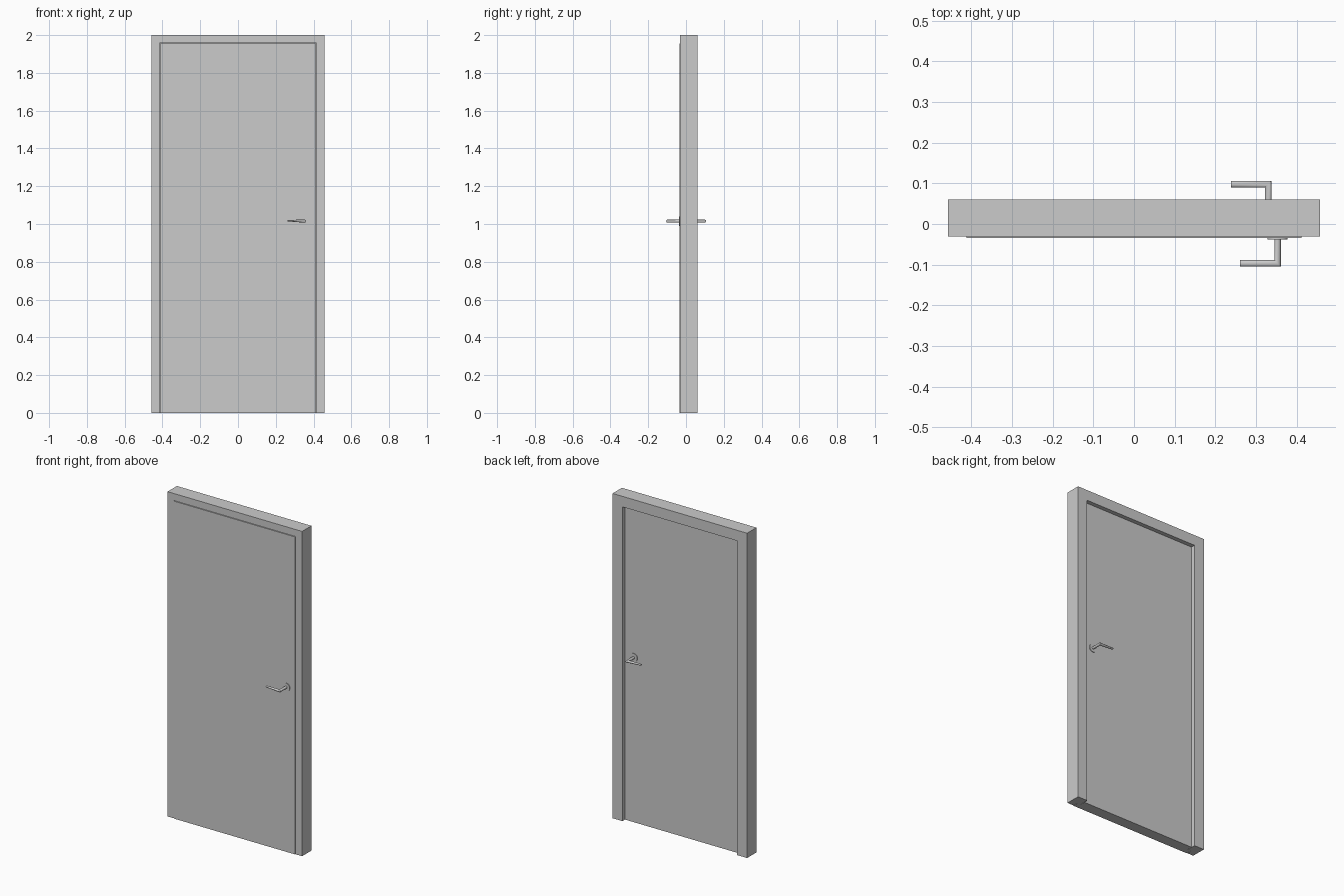
import bpy, bmesh, math
from mathutils import Vector

if "Cube" in bpy.data.objects:
    bpy.data.objects.remove(bpy.data.objects["Cube"])


def finish(name, bm, smooth=False):
    bmesh.ops.recalc_face_normals(bm, faces=bm.faces)
    mesh = bpy.data.meshes.new(name)
    bm.to_mesh(mesh)
    bm.free()
    ob = bpy.data.objects.new(name, mesh)
    bpy.context.collection.objects.link(ob)
    if smooth:
        bpy.ops.object.select_all(action='DESELECT')
        ob.select_set(True)
        bpy.context.view_layer.objects.active = ob
        bpy.ops.object.shade_smooth_by_angle(angle=math.radians(35))
    return ob


def box(name, lo, hi):
    lo, hi = Vector(lo), Vector(hi)
    bm = bmesh.new()
    bmesh.ops.create_cube(bm, size=1)
    for v in bm.verts:
        v.co = (lo + hi) / 2 + v.co * (hi - lo)
    return finish(name, bm)


def arch(name, outer, inner, top, inner_top, y0, y1):
    """Upside-down U extruded in y: two jambs and a head in one piece."""
    pts = [(-outer, 0), (-outer, top), (outer, top), (outer, 0),
           (inner, 0), (inner, inner_top), (-inner, inner_top), (-inner, 0)]
    bm = bmesh.new()
    face = bm.faces.new([bm.verts.new((x, y0, z)) for x, z in pts])
    ext = bmesh.ops.extrude_face_region(bm, geom=[face])['geom']
    moved = [g for g in ext if isinstance(g, bmesh.types.BMVert)]
    bmesh.ops.translate(bm, verts=moved, vec=(0, y1 - y0, 0))
    return finish(name, bm)


def rosette(name, x, z, y0, y1, radius=0.025):
    bm = bmesh.new()
    bmesh.ops.create_cone(bm, cap_ends=True, segments=32, radius1=radius,
                          radius2=radius, depth=abs(y1 - y0))
    for v in bm.verts:
        v.co = Vector((x + v.co.x, (y0 + y1) / 2 + v.co.z, z + v.co.y))
    return finish(name, bm, True)


def lever(name, x, z, y0, y1, radius=0.008, length=0.092, sides=20):
    """Round neck, mitred corner, and a grip that thins towards its tip."""
    s = 1 if y1 > y0 else -1
    yc = y1 - s * radius
    bm = bmesh.new()
    rings = [[], [], []]
    for i in range(sides):
        a = 2 * math.pi * i / sides
        c, h = radius * math.cos(a), radius * math.sin(a)
        rings[0].append(bm.verts.new((x + c, y0, z + h)))
        rings[1].append(bm.verts.new((x + c, yc + s * c, z + h)))
        rings[2].append(bm.verts.new((x - length, yc + s * c,
                                      z + 0.003 + h * 0.5)))
    for a, b in zip(rings, rings[1:]):
        for i in range(sides):
            j = (i + 1) % sides
            bm.faces.new((a[i], a[j], b[j], b[i]))
    bm.faces.new(rings[0])
    bm.faces.new(rings[2])
    return finish(name, bm, True)


# Door frame: wide rebate in front, narrower stop behind
arch("frame_front", 0.458, 0.415, 2.0, 1.957, -0.031, 0.0)
arch("frame_back", 0.458, 0.391, 2.0, 1.935, 0.0, 0.06)

# Rebated door leaf, standing slightly proud of the frame in front
box("leaf_front", (-0.412, -0.034, 0.0), (0.412, 0.0, 1.955))
box("leaf_back", (-0.390, 0.0, 0.0), (0.390, 0.035, 1.934))

# Handle sets on both faces
for side, x, y_leaf, s in (("front", 0.353, -0.034, -1), ("back", 0.330, 0.035, 1)):
    rosette("rosette_" + side, x, 1.015, y_leaf, y_leaf + s * 0.004)
    lever("lever_" + side, x, 1.015, y_leaf, y_leaf + s * 0.071)
